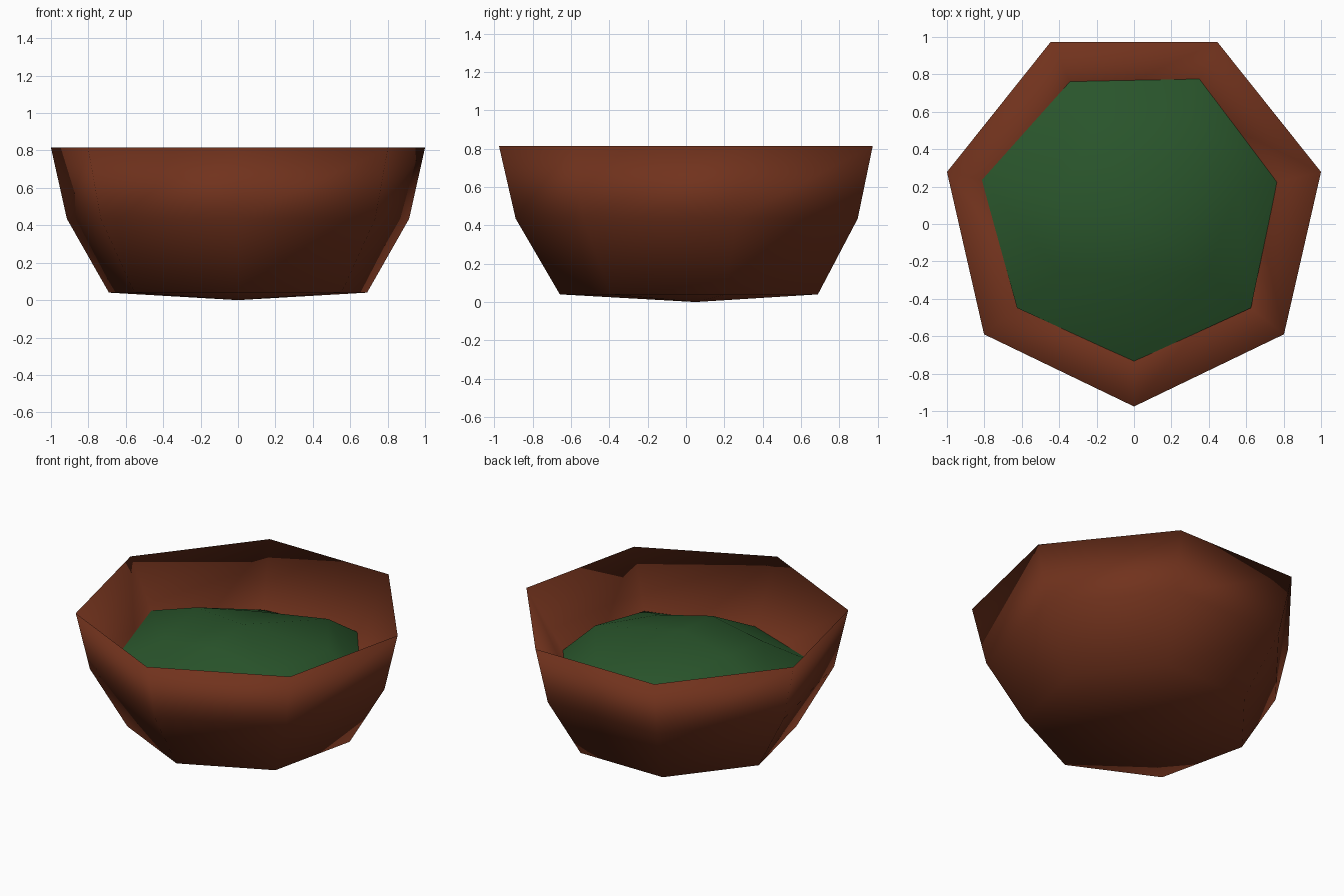
import bpy, math

if "Cube" in bpy.data.objects:
    bpy.data.objects.remove(bpy.data.objects["Cube"])

SIDES = 7
CY = 0.05  # heptagon centre, so that the bounds are centred


def material(name, rgb):
    m = bpy.data.materials.new(name)
    m.diffuse_color = (*rgb, 1)
    m.use_nodes = True
    m.node_tree.nodes["Principled BSDF"].inputs["Base Color"].default_value = m.diffuse_color
    return m


def ring(radii, heights, turn=0.0):
    """Seven points, first one pointing to the front."""
    pts = []
    for i in range(SIDES):
        a = -math.pi / 2 + 2 * math.pi * (i + turn) / SIDES
        pts.append((radii[i] * math.cos(a), CY + radii[i] * math.sin(a), heights[i]))
    return pts


def build(name, verts, faces, mat):
    me = bpy.data.meshes.new(name)
    me.from_pydata(verts, [], faces)
    me.materials.append(mat)
    for p in me.polygons:
        p.use_smooth = True
    ob = bpy.data.objects.new(name, me)
    bpy.context.collection.objects.link(ob)
    return ob


# Bowl: outer wall, knife-edge rim, inner wall and floor
profile = [(0.708, 0.04), (0.9385, 0.435), (1.0257, 0.815), (0.645, 0.22)]
verts = [(0, CY, 0)]
for r, z in profile:
    verts += ring([r] * SIDES, [z] * SIDES)
verts.append((0, CY, 0.18))
last = len(verts) - 1
faces = []
for i in range(SIDES):
    j = (i + 1) % SIDES
    faces.append((0, 1 + j, 1 + i))
    for k in range(len(profile) - 1):
        a, b = 1 + k * SIDES, 1 + (k + 1) * SIDES
        faces.append((a + i, a + j, b + j, b + i))
    a = 1 + (len(profile) - 1) * SIDES
    faces.append((a + i, a + j, last))
build("bowl", verts, faces, material("brown clay", (0.165, 0.032, 0.012)))

# Filling: uneven green dome meeting the inner wall
edge_z = [0.435, 0.48, 0.435, 0.475, 0.445, 0.515, 0.475]
edge_r = [0.785, 0.80, 0.785, 0.805, 0.79, 0.835, 0.80]
mid_z = [0.68, 0.59, 0.64, 0.61, 0.57, 0.68, 0.62]
mid_r = [0.33, 0.50, 0.57, 0.60, 0.50, 0.42, 0.50]
verts = ring(edge_r, edge_z) + ring(mid_r, mid_z) + [(0, CY, 0.71)]
faces = []
for i in range(SIDES):
    j = (i + 1) % SIDES
    faces += [(i, j, SIDES + j, SIDES + i),
              (SIDES + i, SIDES + j, 2 * SIDES)]
build("green_filling", verts, faces, material("leaf green", (0.022, 0.089, 0.024)))
